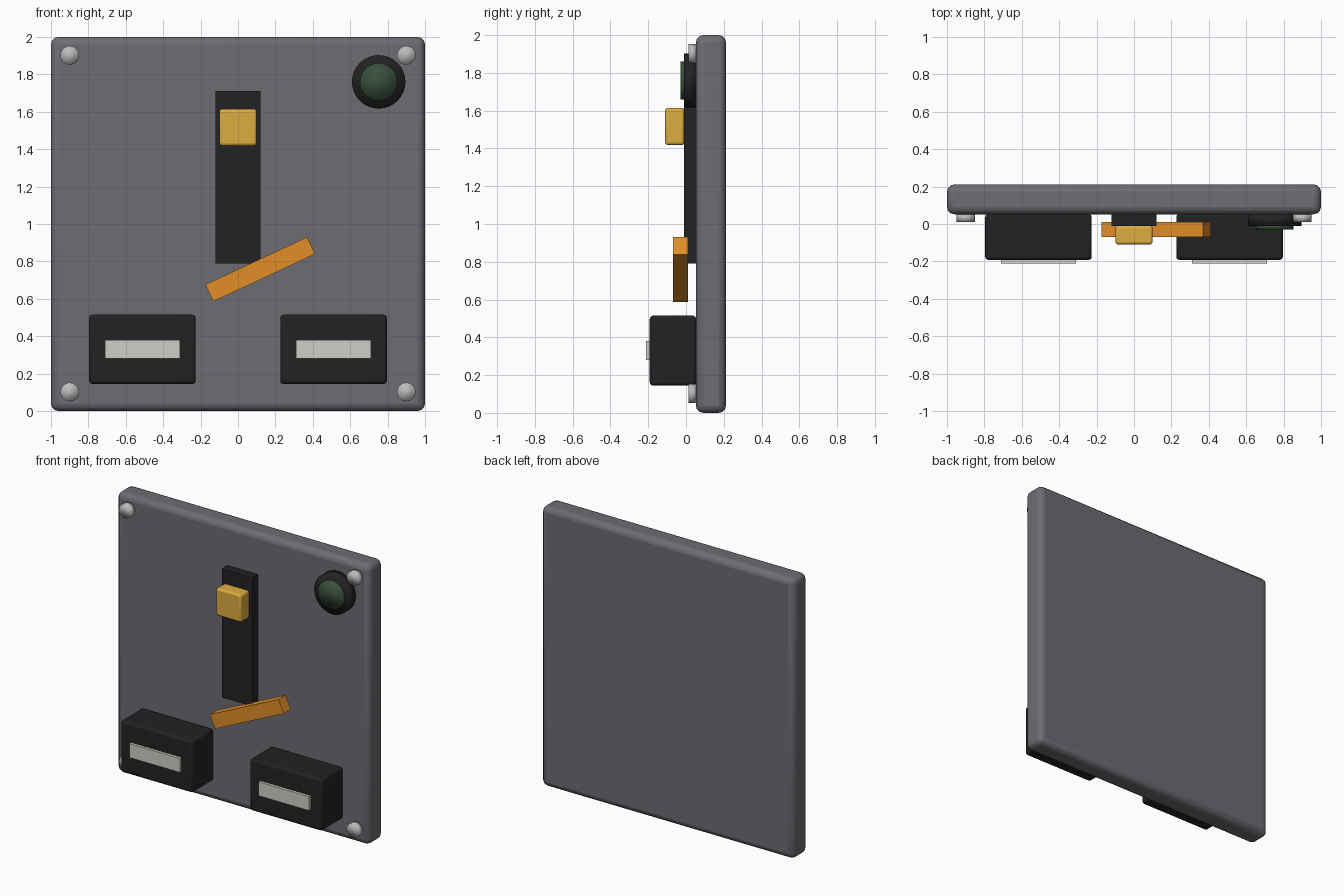
import bpy, math

if "Cube" in bpy.data.objects:
    bpy.data.objects.remove(bpy.data.objects["Cube"])


def paint(obj, name, rgb):
    mat = bpy.data.materials.get(name) or bpy.data.materials.new(name)
    mat.diffuse_color = (*rgb, 1)
    mat.use_nodes = True
    mat.node_tree.nodes["Principled BSDF"].inputs["Base Color"].default_value = mat.diffuse_color
    obj.data.materials.append(mat)


def box(name, x, y, z, color, bevel=0.0, tilt=0.0):
    """Box from (min, max) ranges, optionally bevelled and tilted about y."""
    lo, hi = zip(x, y, z)
    bpy.ops.mesh.primitive_cube_add(size=1, location=[(a + b) / 2 for a, b in zip(lo, hi)])
    obj = bpy.context.object
    obj.name = name
    obj.scale = [b - a for a, b in zip(lo, hi)]
    bpy.ops.object.transform_apply(location=False, rotation=False, scale=True)
    obj.rotation_euler.y = -tilt
    if bevel:
        mod = obj.modifiers.new("rounded_edges", 'BEVEL')
        mod.width = bevel
        mod.segments = 3
        bpy.ops.object.shade_smooth_by_angle(angle=math.radians(35))
    paint(obj, *color)
    return obj


def disc(name, x, z, radius, front, back, color):
    """Smooth cylinder lying along y."""
    bpy.ops.mesh.primitive_cylinder_add(
        vertices=32, radius=radius, depth=back - front,
        location=(x, (front + back) / 2, z), rotation=(math.pi / 2, 0, 0))
    obj = bpy.context.object
    obj.name = name
    bpy.ops.object.shade_smooth()
    paint(obj, *color)
    return obj


STEEL = ("panel_grey", (0.15, 0.15, 0.17))
BLACK = ("black", (0.016, 0.016, 0.016))
YELLOW = ("yellow", (0.72, 0.42, 0.05))
ORANGE = ("orange", (0.75, 0.27, 0.02))
WHITE = ("label_white", (0.62, 0.62, 0.57))
METAL = ("bolt_metal", (0.5, 0.5, 0.5))
GREEN = ("lens_green", (0.04, 0.08, 0.045))

FACE = 0.052  # y of the panel's front face

# Back panel
box("panel", (-1, 1), (FACE, 0.212), (0, 2), STEEL, 0.04)

# Slider track and knob
box("slider_track", (-0.12, 0.12), (-0.01, FACE + 0.005), (0.79, 1.71), BLACK)
box("slider_knob", (-0.1, 0.1), (-0.11, -0.008), (1.418, 1.615), YELLOW, 0.015)

# Tilted lever
box("lever", (-0.181, 0.419), (-0.07, 0.01), (0.708, 0.808), ORANGE, tilt=math.radians(25))

# Indicator lamp
disc("lamp_bezel", 0.752, 1.76, 0.143, -0.01, FACE + 0.002, BLACK)
disc("lamp_lens", 0.752, 1.76, 0.1, -0.03, 0.0, GREEN)

# Left and right housings with their labels
for side, cx in (("left", -0.511), ("right", 0.511)):
    box(side + "_housing", (cx - 0.285, cx + 0.285), (-0.192, FACE + 0.002),
        (0.145, 0.515), BLACK, 0.018)
    box(side + "_label", (cx - 0.2, cx + 0.2), (-0.212, -0.19), (0.28, 0.38), WHITE)

# Corner bolts
for x in (-0.9, 0.9):
    for z in (0.102, 1.902):
        disc("corner_bolt", x, z, 0.05, 0.012, FACE + 0.002, METAL)
